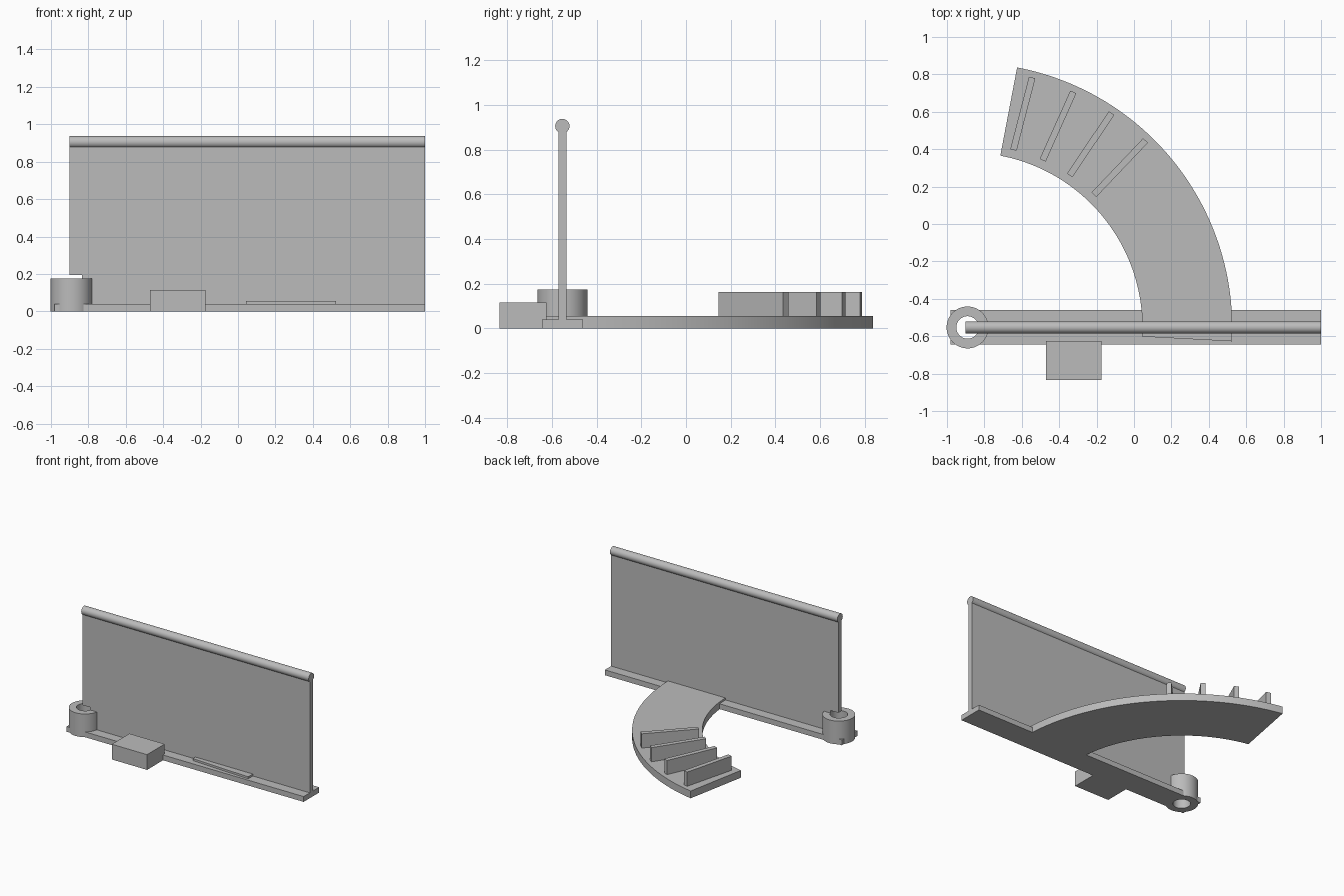
import bpy, bmesh
from math import cos, sin, radians, pi
from mathutils import Matrix

cube = bpy.data.objects.get("Cube")
if cube:
    bpy.data.objects.remove(cube, do_unlink=True)

grey = bpy.data.materials.new("plain grey")
grey.use_nodes = True
colour = (0.5, 0.5, 0.5, 1)
grey.diffuse_color = colour
grey.node_tree.nodes["Principled BSDF"].inputs["Base Color"].default_value = colour

PIVOT = (-0.89, -0.553)   # shared centre of the socket and the curved ramp
WALL_Y = PIVOT[1]


def finish(name, bm):
    """Turn a bmesh into a grey object with smooth curves and sharp edges."""
    bmesh.ops.recalc_face_normals(bm, faces=bm.faces[:])
    mesh = bpy.data.meshes.new(name)
    bm.to_mesh(mesh)
    bm.free()
    mesh.materials.append(grey)
    mesh.shade_smooth()
    mesh.set_sharp_from_angle(angle=radians(30))
    obj = bpy.data.objects.new(name, mesh)
    bpy.context.collection.objects.link(obj)
    return obj


def prism(name, outline, z0, z1):
    bm = bmesh.new()
    face = bm.faces.new([bm.verts.new((x, y, z0)) for x, y in outline])
    top = bmesh.ops.extrude_face_region(bm, geom=[face])["geom"]
    verts = [v for v in top if isinstance(v, bmesh.types.BMVert)]
    bmesh.ops.translate(bm, verts=verts, vec=(0, 0, z1 - z0))
    return finish(name, bm)


def box(name, x0, x1, y0, y1, z0, z1):
    return prism(name, [(x0, y0), (x1, y0), (x1, y1), (x0, y1)], z0, z1)


def polar(radius, angle, side=0):
    """Point around the pivot, optionally shifted sideways."""
    return (PIVOT[0] + radius * cos(angle) - side * sin(angle),
            PIVOT[1] + radius * sin(angle) + side * cos(angle))


def disc(radius, count=64):
    return [polar(radius, 2 * pi * i / count) for i in range(count)]


# Base strip, wall and round socket
base = box("base_strip", -0.98, 1, -0.645, -0.46, 0, 0.04)
wall = box("wall_panel", -0.9, 1, WALL_Y - 0.018, WALL_Y + 0.018, 0.03, 0.9)
socket = prism("round_socket", disc(0.112), 0, 0.175)

# Socket bore, cut through all three parts
bore = prism("bore_cutter", disc(0.06), -0.1, 0.195)
bore.hide_render = True
for part in (base, wall, socket):
    cut = part.modifiers.new("bore", "BOOLEAN")
    cut.operation = "DIFFERENCE"
    cut.solver = "EXACT"
    cut.object = bore
    bpy.context.view_layer.objects.active = part
    bpy.ops.object.modifier_apply(modifier=cut.name)
    part.data.set_sharp_from_angle(angle=radians(30))
bpy.data.objects.remove(bore, do_unlink=True)

# Round rail along the top of the wall
bm = bmesh.new()
turn = Matrix.Translation((0.05, WALL_Y, 0.905)) @ Matrix.Rotation(pi / 2, 4, "Y")
bmesh.ops.create_cone(bm, cap_ends=True, segments=40, radius1=0.032,
                      radius2=0.032, depth=1.9, matrix=turn)
finish("top_rail", bm)

# Front block
box("front_block", -0.47, -0.175, -0.835, -0.625, 0, 0.115)

# Curved ramp sweeping around the socket
steps = 48
angles = [radians(-3 + 82.2 * i / steps) for i in range(steps + 1)]
outline = [polar(1.415, a) for a in angles] + [polar(0.935, a) for a in reversed(angles)]
prism("curved_ramp", outline, 0, 0.055)

# Upright radial ribs on the ramp
for i in range(4):
    a = radians(46.4 + 9.7 * i)
    corners = [(0.98, -1), (1.38, -1), (1.38, 1), (0.98, 1)]
    prism(f"ramp_rib_{i + 1}", [polar(r, a, s * 0.0175) for r, s in corners], 0.05, 0.162)
